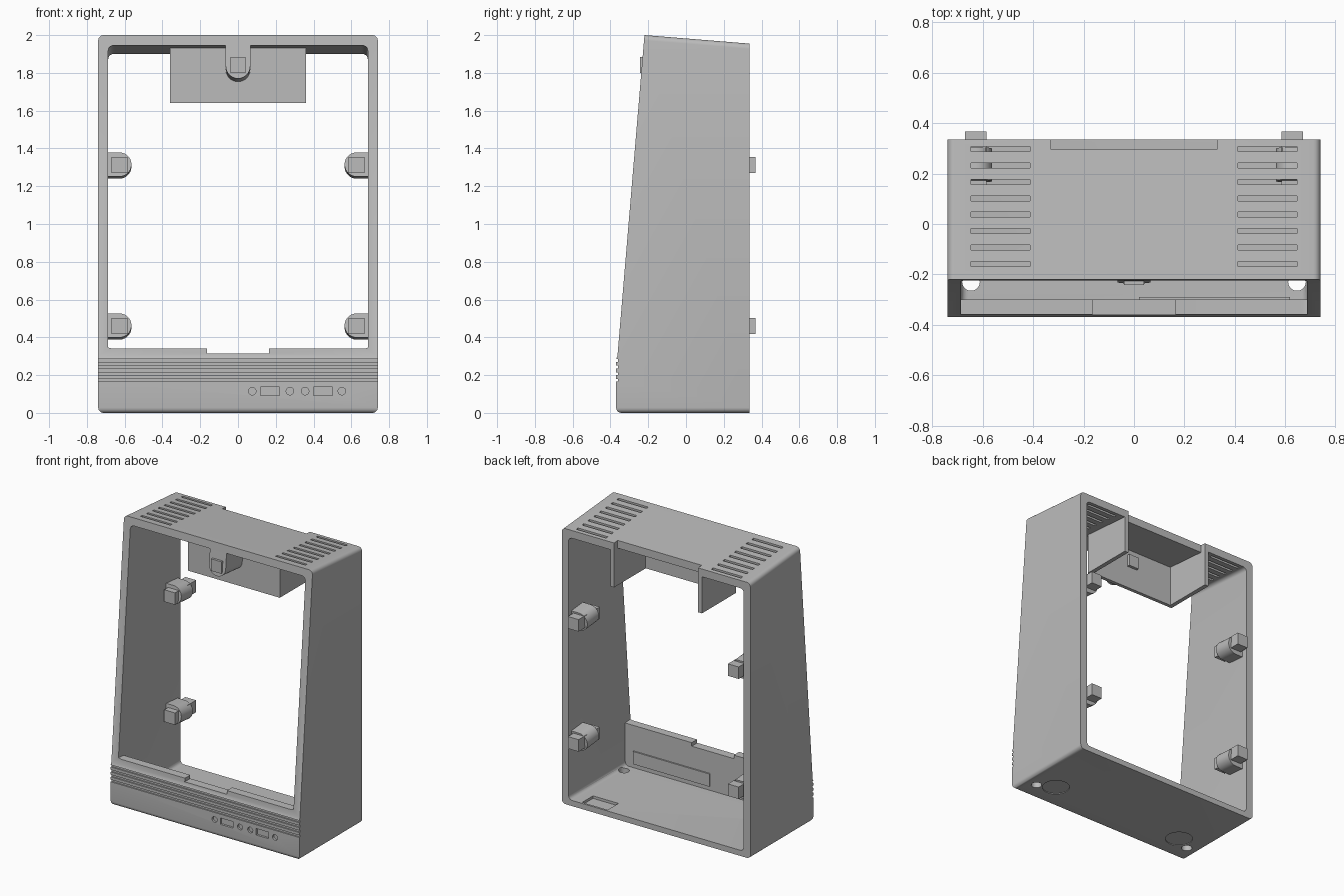
import bpy, bmesh, math
from mathutils import Matrix, Vector

if "Cube" in bpy.data.objects:
    bpy.data.objects.remove(bpy.data.objects["Cube"])

grey = bpy.data.materials.new("warm_grey_plastic")
grey.diffuse_color = (0.5, 0.5, 0.5, 1)
grey.use_nodes = True
grey.node_tree.nodes["Principled BSDF"].inputs["Base Color"].default_value = grey.diffuse_color


def prism(name, pts, a, b, axis, bevel=0.0, pick=None):
    """Extrude a profile from a to b: axis x takes (y, z) points, y takes (x, z), z takes (x, y)."""
    place = {"x": lambda p, t: (t, p[0], p[1]),
             "y": lambda p, t: (p[0], t, p[1]),
             "z": lambda p, t: (p[0], p[1], t)}[axis]
    bm = bmesh.new()
    lo = [bm.verts.new(place(p, a)) for p in pts]
    hi = [bm.verts.new(place(p, b)) for p in pts]
    n = len(pts)
    bm.faces.new(lo)
    bm.faces.new(hi)
    for i in range(n):
        j = (i + 1) % n
        bm.faces.new((lo[i], lo[j], hi[j], hi[i]))
    bmesh.ops.recalc_face_normals(bm, faces=bm.faces)
    if bevel:
        bmesh.ops.bevel(bm, geom=[e for e in bm.edges if pick(e)], offset=bevel,
                        segments=5, profile=0.5, affect='EDGES')
        bmesh.ops.recalc_face_normals(bm, faces=bm.faces)
    mesh = bpy.data.meshes.new(name)
    bm.to_mesh(mesh)
    bm.free()
    mesh.materials.append(grey)
    obj = bpy.data.objects.new(name, mesh)
    bpy.context.collection.objects.link(obj)
    return obj


def box(name, x0, x1, y0, y1, z0, z1):
    return prism(name, [(x0, y0), (x1, y0), (x1, y1), (x0, y1)], z0, z1, "z")


def disc(cx, cy, r, n=24):
    return [(cx + r * math.cos(2 * math.pi * i / n), cy + r * math.sin(2 * math.pi * i / n))
            for i in range(n)]


def cut(target, cutter):
    mod = target.modifiers.new("cut", 'BOOLEAN')
    mod.operation = 'DIFFERENCE'
    mod.solver = 'EXACT'
    mod.object = cutter
    bpy.context.view_layer.objects.active = target
    bpy.ops.object.modifier_apply(modifier=mod.name)
    bpy.data.objects.remove(cutter)


def smooth(obj):
    bpy.ops.object.select_all(action='DESELECT')
    obj.select_set(True)
    bpy.context.view_layer.objects.active = obj
    bpy.ops.object.shade_smooth_by_angle(angle=math.radians(30))


def along_y(e):
    d = e.verts[1].co - e.verts[0].co
    return abs(d.y) > 0.9 * d.length


def outer_edge(e):
    front_bottom = all(v.co.z < 0.01 and v.co.y < -0.3 for v in e.verts)
    d = e.verts[1].co - e.verts[0].co
    return (along_y(e) and d.length > 0.1) or front_bottom


def roof(y):
    return 2.0 - 0.081 * (y + 0.22)


# Shell: wedge-shaped housing with rounded long edges
shell = prism("housing", [(-0.37, 0), (-0.37, 0.285), (-0.363, 0.30), (-0.22, 2.0),
                          (0.335, 1.955), (0.335, 0)], -0.74, 0.74, "x", 0.028, outer_edge)

# Hollow interior, open at the back and above the front bar
cut(shell, prism("cut_inside", [(-0.30, 0.04), (-0.30, 0.34), (-0.6, 0.34), (-0.6, roof(-0.6) - 0.055),
                                (0.6, roof(0.6) - 0.055), (0.6, 0.04)],
                 -0.687, 0.687, "x", 0.028, along_y))

# Notch in the front bar and at the rear of the roof
cut(shell, box("cut_bar_notch", -0.165, 0.165, -0.5, -0.2, 0.315, 0.38))
cut(shell, box("cut_roof_notch", -0.33, 0.33, 0.295, 0.5, 1.8, 2.1))

# Roof ventilation slots
for side in (-1, 1):
    for i in range(8):
        y = 0.297 - 0.065 * i
        x0, x1 = sorted((side * 0.413, side * 0.647))
        cut(shell, box("cut_vent", x0, x1, y - 0.01, y + 0.01, 1.8, 2.1))

# Decorative grooves on the front bar
for z in (0.165, 0.20, 0.235, 0.27):
    cut(shell, box("cut_groove", -0.8, 0.8, -0.5, -0.361, z, z + 0.015))

# Round and rectangular control recesses
for x in (0.075, 0.275, 0.355, 0.55):
    cut(shell, prism("cut_button", disc(x, 0.115, 0.02), -0.5, -0.355, "y"))
for x in (0.17, 0.45):
    cut(shell, box("cut_window", x - 0.05, x + 0.05, -0.5, -0.355, 0.092, 0.138))

# Floor: through holes, shallow foot recesses and a square pocket
for side in (-1, 1):
    cut(shell, prism("cut_hole", disc(side * 0.647, -0.23, 0.035), -0.1, 0.1, "z"))
    cut(shell, prism("cut_foot", disc(side * 0.53, -0.17, 0.09, 32), -0.1, 0.005, "z"))
cut(shell, box("cut_pocket", 0.39, 0.59, 0.20, 0.32, 0.022, 0.1))
smooth(shell)

# Plate behind the controls
box("control_backing", 0.02, 0.62, -0.302, -0.29, 0.07, 0.16)

# Handle recess under the roof: front wall and two side walls
box("handle_front_wall", -0.36, 0.36, -0.045, -0.02, 1.64, 1.96)
for name, x in (("handle_left_wall", -0.36), ("handle_right_wall", 0.33)):
    prism(name, [(-0.045, 1.64), (0.335, 1.64), (0.335, 1.93), (-0.045, 1.96)], x, x + 0.03, "x")


def d_post(name, cx, cz, r, reach, turn, y0, y1):
    """Round-nosed post; the straight end points along angle turn, tilted with the front face."""
    pts = [(reach, -r), (reach, r)]
    pts += [(r * math.cos(a), r * math.sin(a))
            for a in (math.pi / 2 + math.pi * i / 14 for i in range(15))]
    c, s = math.cos(turn), math.sin(turn)
    obj = prism(name, [(c * u - s * v, s * u + c * v) for u, v in pts], y0, y1, "y")
    mid = Vector((0, y0, 0))
    obj.data.transform(Matrix.Translation((cx, 0, cz)) @ Matrix.Translation(mid)
                       @ Matrix.Rotation(-0.088, 4, 'X') @ Matrix.Translation(-mid))
    smooth(obj)


# Top catch hanging from the roof
d_post("top_catch_post", 0, 1.835, 0.065, 0.125, math.pi / 2, -0.231, -0.03)
box("top_catch_block", -0.04, 0.04, -0.243, 0.0, 1.80, 1.885)

# Side catches, two on each wall
for side, label in ((-1, "left"), (1, "right")):
    for cz, level in ((1.315, "upper"), (0.463, "lower")):
        d_post(f"{label}_{level}_catch_post", side * 0.628, cz, 0.064, 0.075,
               0 if side > 0 else math.pi, 0.17, 0.30)
        x = side * 0.628
        box(f"{label}_{level}_catch_block", x - 0.042, x + 0.042, 0.13, 0.367,
            cz - 0.045, cz + 0.04)
